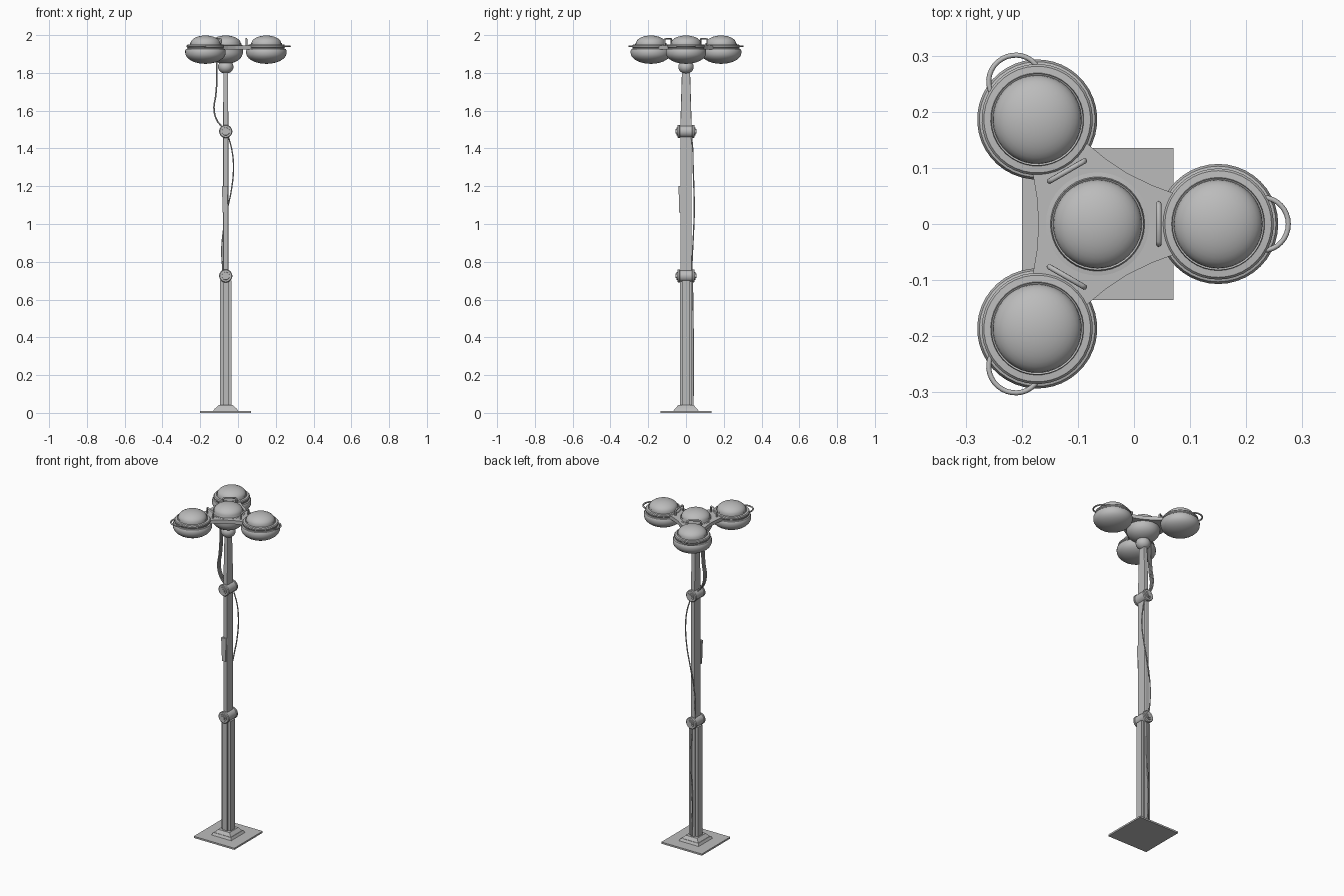
import bpy, bmesh, math
from mathutils import Matrix, Vector

cube = bpy.data.objects.get("Cube")
if cube:
    bpy.data.objects.remove(cube)

PX = -0.065      # pole axis
ARM = 0.215      # pole to outer lamp
ANGLES = [0, math.radians(120), math.radians(240)]

grey = bpy.data.materials.new("painted grey")
grey.use_nodes = True
grey.diffuse_color = (0.5, 0.5, 0.5, 1)
grey.node_tree.nodes["Principled BSDF"].inputs["Base Color"].default_value = (0.5, 0.5, 0.5, 1)


def finish(bm, name, smooth=False, bevel=0):
    bmesh.ops.recalc_face_normals(bm, faces=bm.faces)
    me = bpy.data.meshes.new(name)
    bm.to_mesh(me)
    bm.free()
    me.materials.append(grey)
    ob = bpy.data.objects.new(name, me)
    bpy.context.collection.objects.link(ob)
    if bevel:
        mod = ob.modifiers.new("bevel", "BEVEL")
        mod.width, mod.segments = bevel, 2
    if smooth:
        bpy.ops.object.select_all(action="DESELECT")
        ob.select_set(True)
        bpy.context.view_layer.objects.active = ob
        bpy.ops.object.shade_smooth_by_angle(angle=math.radians(35))
    return ob


def lathe(name, profile, place):
    """Spin (radius, height) points about z, then move by a matrix."""
    bm = bmesh.new()
    vs = [bm.verts.new((r, 0, z)) for r, z in profile]
    es = [bm.edges.new(p) for p in zip(vs, vs[1:])]
    bmesh.ops.spin(bm, geom=vs + es, cent=(0, 0, 0), axis=(0, 0, 1),
                   angle=math.tau, steps=40)
    bmesh.ops.remove_doubles(bm, verts=bm.verts, dist=1e-5)
    bm.transform(place)
    return finish(bm, name, True)


def frustum(name, z0, z1, bottom, top, x=PX, y=0, bevel=0):
    """Box with its own (x, y) half sizes at the bottom and top."""
    bm = bmesh.new()
    bmesh.ops.create_cube(bm, size=2)
    for v in bm.verts:
        hx, hy = top if v.co.z > 0 else bottom
        v.co = (x + v.co.x * hx, y + v.co.y * hy, z1 if v.co.z > 0 else z0)
    return finish(bm, name, bevel=bevel)


def tube(name, pts, radius, cyclic=False, poly=False):
    cu = bpy.data.curves.new(name, "CURVE")
    cu.dimensions = "3D"
    cu.bevel_depth, cu.bevel_resolution = radius, 2
    cu.use_fill_caps = True
    cu.resolution_u = 10
    if poly:
        sp = cu.splines.new("POLY")
        sp.points.add(len(pts) - 1)
        for p, co in zip(sp.points, pts):
            p.co = (*co, 1)
    else:
        sp = cu.splines.new("BEZIER")
        sp.bezier_points.add(len(pts) - 1)
        for p, co in zip(sp.bezier_points, pts):
            p.co = co
            p.handle_left_type = p.handle_right_type = "AUTO"
    sp.use_cyclic_u = cyclic
    sp.use_smooth = True
    cu.materials.append(grey)
    ob = bpy.data.objects.new(name, cu)
    bpy.context.collection.objects.link(ob)
    return ob


# Foot
frustum("base_plate", 0, 0.01, (0.135, 0.135), (0.135, 0.135))
frustum("pedestal_lower", 0.01, 0.024, (0.066, 0.066), (0.058, 0.058))
frustum("pedestal_upper", 0.024, 0.042, (0.055, 0.055), (0.038, 0.042))

# Pole sections, with rails on the lowest one
frustum("pole_lower", 0.03, 0.725, (0.015, 0.031), (0.015, 0.031))
for side, label in ((1, "left"), (-1, "right")):
    frustum("rail_" + label, 0.03, 0.70, (0.008, 0.022), (0.008, 0.022), x=PX + side * 0.022)
frustum("pole_middle", 0.725, 1.49, (0.014, 0.03), (0.014, 0.03), bevel=0.004)
frustum("pole_upper", 1.49, 1.83, (0.014, 0.031), (0.012, 0.021), bevel=0.004)
frustum("pole_clip", 1.06, 1.2, (0.012, 0.006), (0.016, 0.008), x=PX - 0.004, y=-0.031)

# Hinge barrels across the pole
half = [(0.0, 0.055), (0.012, 0.055), (0.012, 0.05), (0.02, 0.05), (0.021, 0.046),
        (0.031, 0.046), (0.035, 0.042), (0.035, 0.034), (0.032, 0.032)]
barrel = half + [(r, -z) for r, z in reversed(half)]
for z, label in ((0.725, "lower"), (1.49, "upper")):
    lathe("hinge_" + label, barrel,
          Matrix.Translation((PX, 0, z)) @ Matrix.Rotation(math.pi / 2, 4, "X"))

# Ball under the lamp cluster
ball = [(0.041 * math.sin(a), -0.036 * math.cos(a))
        for a in (math.pi * i / 12 for i in range(13))]
lathe("neck_ball", ball, Matrix.Translation((PX, 0, 1.832)))


def bowl(radius, z0, z1):
    return [(radius * math.sin(a), z1 - (z1 - z0) * math.cos(a))
            for a in (math.pi / 2 * i / 9 for i in range(10))]


def dome():
    return [(0.079 * math.cos(a), 1.956 + 0.042 * math.sin(a))
            for a in (math.pi / 2 * i / 9 for i in range(10))]


# Lamps
rim = [(0.107, 1.918), (0.103, 1.926), (0.096, 1.928), (0.096, 1.933), (0.099, 1.937),
       (0.099, 1.944), (0.095, 1.949), (0.083, 1.95), (0.082, 1.958), (0.079, 1.956)]
outer = bowl(0.107, 1.848, 1.906) + rim + dome()
inner = bowl(0.091, 1.848, 1.91) + [(0.092, 1.93), (0.092, 1.946), (0.084, 1.947),
                                    (0.082, 1.958), (0.079, 1.956)] + dome()
lathe("centre_lamp", inner, Matrix.Translation((PX, 0, 0)))

for i, ang in enumerate(ANGLES):
    turn = Matrix.Translation((PX, 0, 0)) @ Matrix.Rotation(ang, 4, "Z")
    n = "_" + str(i + 1)
    lathe("outer_lamp" + n, outer, turn @ Matrix.Translation((ARM, 0, 0)))
    # Flat carrying ring on the outer side
    ring = [turn @ Vector((0.295 + 0.045 * math.cos(t), 0.047 * math.sin(t), 1.941))
            for t in (math.tau * k / 32 for k in range(32))]
    tube("outer_ring" + n, ring, 0.0045, cyclic=True, poly=True)
    # Upright grab handle
    arch = [(0.109, y, z) for y, z in ((-0.036, 1.935), (-0.036, 1.974), (-0.03, 1.98),
                                       (0.03, 1.98), (0.036, 1.974), (0.036, 1.935))]
    tube("grab_handle" + n, [turn @ Vector(p) for p in arch], 0.005, poly=True)

# Three-armed carrier plate with concave sides
bm = bmesh.new()
edge = [(0.165, 0.05), (0.135, 0.055), (0.095, 0.07)]
outline = []
for ang in ANGLES:
    rot = Matrix.Rotation(ang, 3, "Z")
    arm = [(x, -y) for x, y in edge] + [(0.0525, -0.091)]
    arm = arm[::-1] + edge
    outline += [rot @ Vector((x, y, 0)) for x, y in arm]
face = bm.faces.new([bm.verts.new((p.x + PX, p.y, 1.924)) for p in outline])
top = bmesh.ops.extrude_face_region(bm, geom=[face])["geom"]
bmesh.ops.translate(bm, vec=(0, 0, 0.021),
                    verts=[g for g in top if isinstance(g, bmesh.types.BMVert)])
finish(bm, "carrier_plate")

# Cables
for k in (-1, 0, 1):
    y = k * 0.011
    tube("upper_cable_" + str(k + 2),
         [(-0.112, y, 1.87), (-0.112, y, 1.76), (-0.118, y, 1.68), (-0.127, y, 1.61),
          (-0.112, y, 1.55), (-0.085, y, 1.515)], 0.004)
tube("middle_cable", [(-0.05, 0.03, 1.46), (-0.032, 0.036, 1.39), (-0.024, 0.038, 1.30),
                      (-0.035, 0.042, 1.18), (-0.056, 0.044, 1.08), (-0.078, 0.04, 0.96),
                      (-0.086, 0.035, 0.86), (-0.08, 0.03, 0.75)], 0.0035)
tube("lower_cable", [(-0.065, 0.034, 0.70), (-0.06, 0.037, 0.5),
                     (-0.07, 0.039, 0.25), (-0.065, 0.037, 0.03)], 0.0035)
